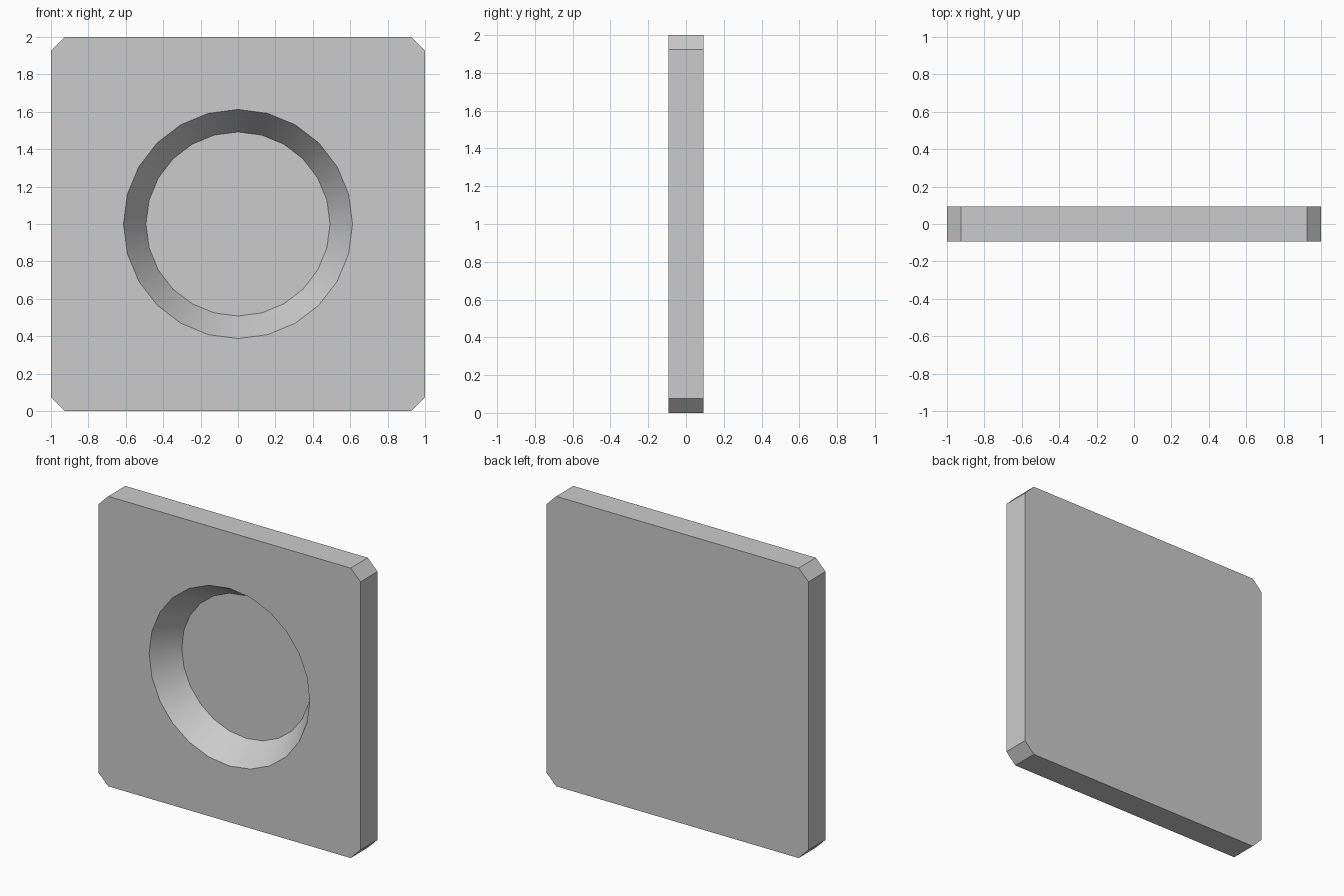
import bpy, bmesh
from math import sin, cos, pi, radians

if "Cube" in bpy.data.objects:
    bpy.data.objects.remove(bpy.data.objects["Cube"])

HALF, CHAMFER = 1.0, 0.075       # plate half width, corner cut
T = 0.0935                       # half thickness
SIDES, R_RIM, R_FLOOR = 24, 0.6125, 0.492
FLOOR_Y = T - 0.004              # recess reaches almost to the back

bm = bmesh.new()


def loop(points, y):
    """Closed ring of vertices in the x-z plane at depth y."""
    verts = [bm.verts.new((x, y, z + HALF)) for x, z in points]
    edges = [bm.edges.new((v, verts[i - 1])) for i, v in enumerate(verts)]
    return verts, edges


def wall(a, b):
    """Quads between two matching rings."""
    for i in range(len(a)):
        bm.faces.new((a[i - 1], a[i], b[i], b[i - 1]))


def circle(r):
    return [(r * sin(2 * pi * i / SIDES), r * cos(2 * pi * i / SIDES)) for i in range(SIDES)]


# Square outline with cut corners
c = HALF - CHAMFER
outline = [(c, HALF), (HALF, c), (HALF, -c), (c, -HALF),
           (-c, -HALF), (-HALF, -c), (-HALF, c), (-c, HALF)]
front, front_edges = loop(outline, -T)
back, _ = loop(outline, T)
wall(front, back)
bm.faces.new(back)

# Tapered round recess
rim, rim_edges = loop(circle(R_RIM), -T)
floor, _ = loop(circle(R_FLOOR), FLOOR_Y)
wall(rim, floor)
bm.faces.new(floor)

# Front face around the recess
bmesh.ops.triangle_fill(bm, use_beauty=True, edges=front_edges + rim_edges, normal=(0, -1, 0))
bmesh.ops.recalc_face_normals(bm, faces=bm.faces[:])

mesh = bpy.data.meshes.new("recessed_plate")
bm.to_mesh(mesh)
bm.free()
plate = bpy.data.objects.new("recessed_plate", mesh)
bpy.context.collection.objects.link(plate)

# Smooth recess wall, sharp edges elsewhere
bpy.context.view_layer.objects.active = plate
plate.select_set(True)
bpy.ops.object.shade_smooth_by_angle(angle=radians(30))
